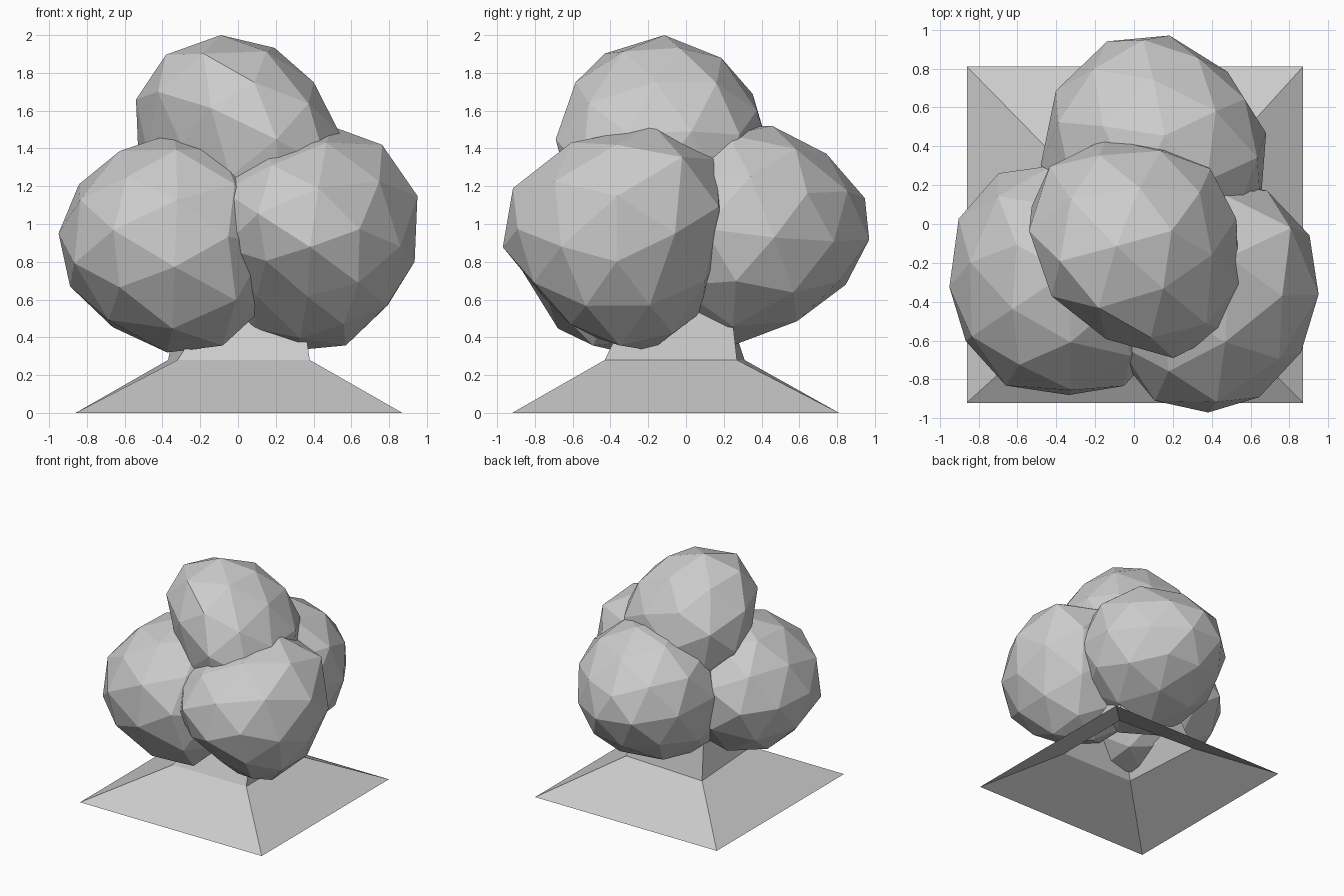
import bpy, bmesh
from mathutils import Vector, Euler

cube = bpy.data.objects.get("Cube")
if cube:
    bpy.data.objects.remove(cube, do_unlink=True)

grey = bpy.data.materials.new("light_grey")
grey.use_nodes = True
grey.diffuse_color = (0.6, 0.6, 0.6, 1)
grey.node_tree.nodes["Principled BSDF"].inputs["Base Color"].default_value = (0.6, 0.6, 0.6, 1)


def add_object(name, bm):
    mesh = bpy.data.meshes.new(name)
    bm.to_mesh(mesh)
    bm.free()
    mesh.materials.append(grey)
    obj = bpy.data.objects.new(name, mesh)
    bpy.context.collection.objects.link(obj)
    return obj


def foliage(name, low, high, turn, bulges):
    """Faceted leaf clump: turned, swollen or flattened along directions, fitted to its bounds."""
    bm = bmesh.new()
    bmesh.ops.create_icosphere(bm, subdivisions=2, radius=1)
    bmesh.ops.rotate(bm, verts=bm.verts, matrix=Euler(turn).to_matrix())
    for v in bm.verts:
        normal = v.co.normalized()
        for direction, amount in bulges:
            d = Vector(direction).normalized()
            v.co += d * amount * max(0, normal.dot(d)) ** 3
    for axis in range(3):
        values = [v.co[axis] for v in bm.verts]
        start, size = min(values), max(values) - min(values)
        for v in bm.verts:
            v.co[axis] = low[axis] + (v.co[axis] - start) / size * (high[axis] - low[axis])
    return add_object(name, bm)


# Leaf clumps
foliage("right_foliage", (-0.95, -0.88, 0.32), (0.2, 0.30, 1.48), (0.3, 0.5, 0.2),
        [((0.6, -0.3, -1), 0.2), ((-1, 1, 0), 0.1), ((1, -1, 0), 0.1), ((-1, 0, 1), -0.05),
         ((-1, -1, 0), 0.07)])
foliage("left_foliage", (-0.20, -0.97, 0.33), (0.95, 0.22, 1.52), (1.4, 0.25, 0.5),
        [((1, 0.9, 1), 0.2), ((-1, -0.7, -1), -0.25), ((0, 1, 1), 0.18), ((0, -1, -1), -0.2),
         ((0, -1, 0.3), 0.06), ((1, -1, 0), -0.06), ((1, 0, 1), 0.06), ((1, 0, -1), -0.08)])
foliage("back_foliage", (-0.48, -0.26, 0.36), (0.68, 0.97, 1.52), (0.7, 0.9, 0.1),
        [((1, 1, 0), -0.15), ((-1, 1, 0), -0.06), ((0, 1, 1), -0.15), ((0, 1, -1), -0.14),
         ((-0.4, -0.8, -1), 0.25)])
foliage("top_foliage", (-0.54, -0.69, 0.85), (0.55, 0.44, 2.0), (0.2, 0.35, 0.9),
        [((-0.6, 0.6, 0.2), 0.12), ((0.6, -0.7, -0.1), 0.18), ((-1, -1, -0.4), -0.24),
         ((1, -0.2, 0.7), -0.12), ((0, 1, 0.7), -0.08), ((-0.8, -0.5, 0.6), 0.12)])

# Hollow trunk with a wide flared foot, open below
rings = [
    [(-0.86, -0.92, 0), (0.87, -0.92, 0), (0.87, 0.81, 0), (-0.86, 0.81, 0)],
    [(-0.32, -0.43, 0.28), (0.38, -0.43, 0.28), (0.38, 0.27, 0.28), (-0.37, 0.31, 0.28)],
    [(-0.15, -0.30, 0.55), (0.34, -0.30, 0.55), (0.34, 0.24, 0.55), (-0.32, 0.22, 0.55)],
]
bm = bmesh.new()
loops = [[bm.verts.new(Vector(p)) for p in ring] for ring in rings]
for lower, upper in zip(loops, loops[1:]):
    for i in range(4):
        j = (i + 1) % 4
        bm.faces.new((lower[i], lower[j], upper[j], upper[i]))
add_object("trunk", bm)
